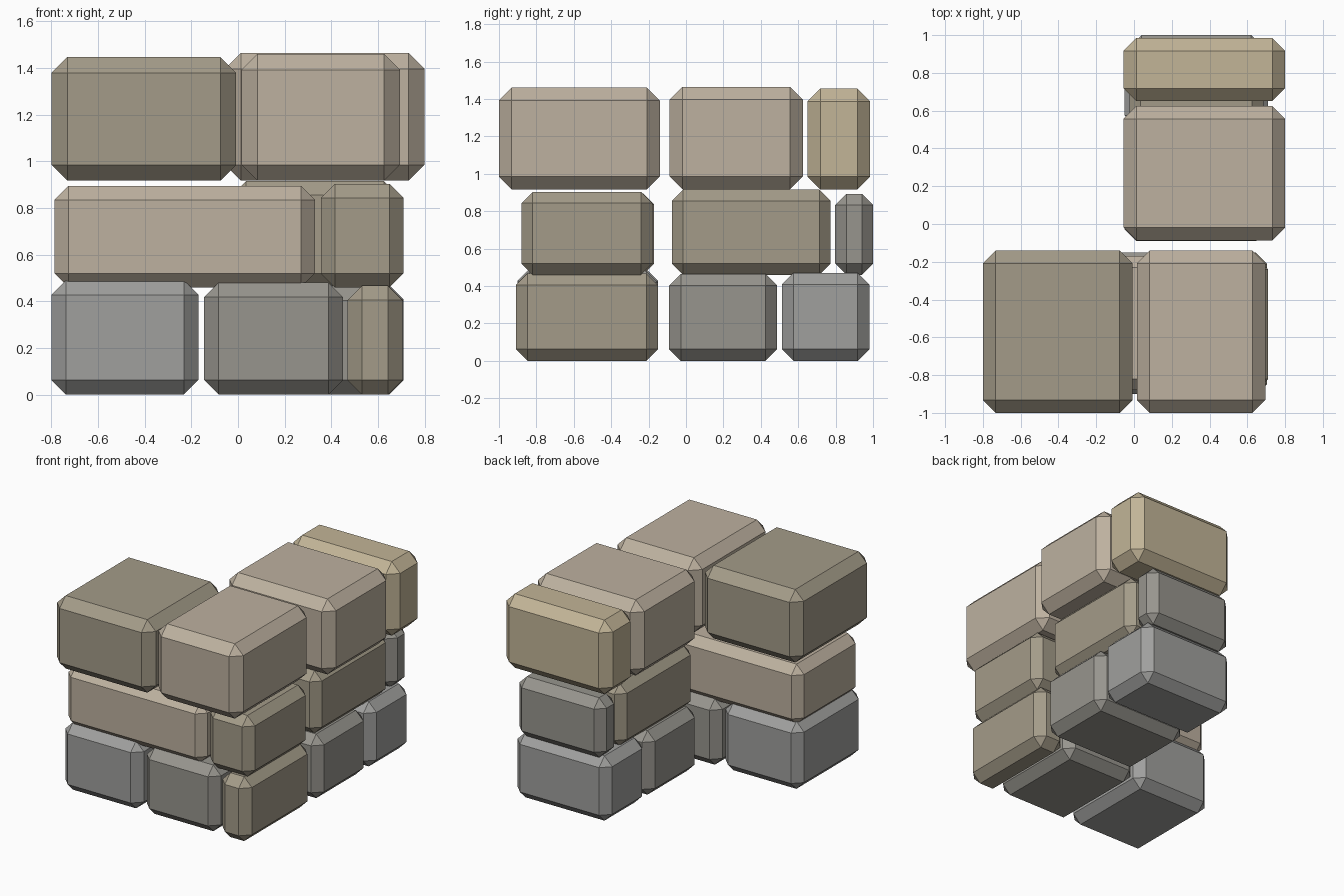
import bpy
import bmesh

if "Cube" in bpy.data.objects:
    bpy.data.objects.remove(bpy.data.objects["Cube"])


def material(name, rgb):
    m = bpy.data.materials.new(name)
    m.diffuse_color = (*rgb, 1)
    m.use_nodes = True
    m.node_tree.nodes["Principled BSDF"].inputs["Base Color"].default_value = m.diffuse_color
    return m


DARK = material("dark_sandstone", (0.37, 0.33, 0.25))
LIGHT = material("light_sandstone", (0.51, 0.44, 0.35))
GOLD = material("golden_sandstone", (0.54, 0.46, 0.31))
GREY = material("grey_stone", (0.35, 0.35, 0.34))
WARM = material("warm_grey_stone", (0.31, 0.30, 0.27))


def stone(name, xs, ys, zs, bevel, mat):
    """Chamfered block given by its extents on each axis."""
    bm = bmesh.new()
    bmesh.ops.create_cube(bm, size=1)
    for v in bm.verts:
        v.co = [(a + b) / 2 + c * (b - a) for c, (a, b) in zip(v.co, (xs, ys, zs))]
    bmesh.ops.bevel(bm, geom=bm.edges[:], offset=bevel, offset_type='OFFSET',
                    segments=1, affect='EDGES')
    me = bpy.data.meshes.new(name)
    bm.to_mesh(me)
    bm.free()
    me.materials.append(mat)
    bpy.context.collection.objects.link(bpy.data.objects.new(name, me))


# Bottom course: front run, then the side run going back
B = 0.062
stone("bottom_stone_left", (-0.80, -0.17), (-0.90, -0.15), (0, 0.49), B, GREY)
stone("bottom_stone_middle", (-0.145, 0.45), (-0.90, -0.15), (0, 0.48), B, WARM)
stone("bottom_stone_corner", (0.47, 0.705), (-0.91, -0.15), (0, 0.467), B, DARK)
stone("bottom_stone_side", (-0.05, 0.71), (-0.09, 0.487), (0, 0.465), B, WARM)
stone("bottom_stone_back", (-0.05, 0.71), (0.513, 0.98), (0, 0.47), B, GREY)

# Middle course
B = 0.06
stone("middle_stone_left", (-0.787, 0.33), (-0.88, -0.17), (0.46, 0.895), B, LIGHT)
stone("middle_stone_corner", (0.355, 0.71), (-0.88, -0.18), (0.46, 0.903), B, DARK)
stone("middle_stone_side", (-0.025, 0.685), (-0.075, 0.773), (0.46, 0.915), B, DARK)
stone("middle_stone_back", (-0.02, 0.68), (0.797, 1.0), (0.46, 0.893), B, WARM)

# Top course, overhanging
B = 0.068
stone("top_stone_left", (-0.80, -0.008), (-1.0, -0.14), (0.917, 1.447), B, DARK)
stone("top_stone_corner", (0.015, 0.695), (-1.0, -0.14), (0.917, 1.46), B, LIGHT)
stone("top_stone_side", (-0.055, 0.80), (-0.087, 0.625), (0.917, 1.465), B, LIGHT)
stone("top_stone_back", (-0.055, 0.80), (0.65, 0.985), (0.917, 1.455), B, GOLD)
